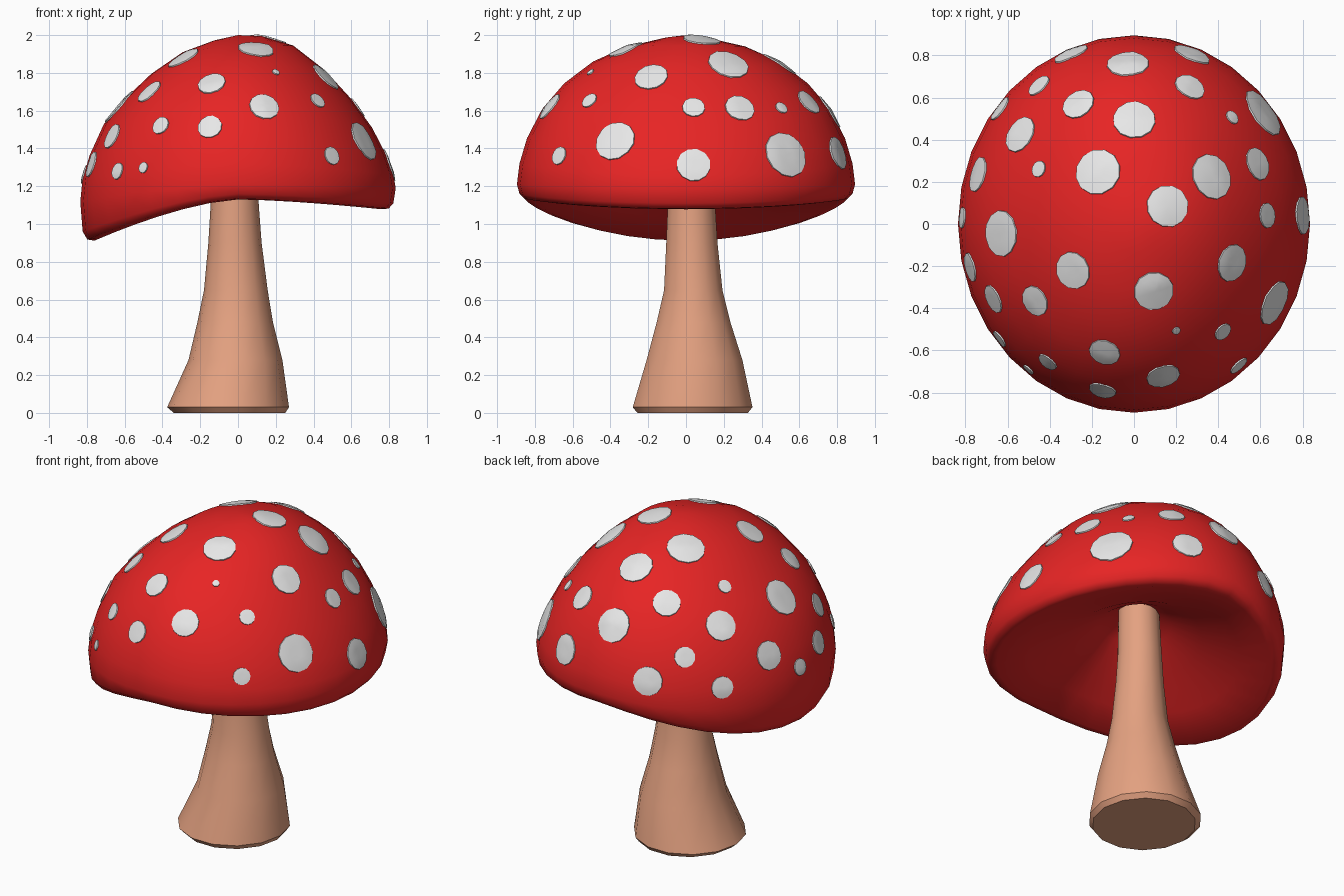
import bpy, bmesh, math
from mathutils import Vector
from mathutils.bvhtree import BVHTree

if "Cube" in bpy.data.objects:
    bpy.data.objects.remove(bpy.data.objects["Cube"])


def material(name, rgb):
    m = bpy.data.materials.new(name)
    m.diffuse_color = (*rgb, 1)
    m.use_nodes = True
    m.node_tree.nodes["Principled BSDF"].inputs["Base Color"].default_value = m.diffuse_color
    return m


def finish(name, bm, mat, angle):
    bmesh.ops.recalc_face_normals(bm, faces=bm.faces)
    me = bpy.data.meshes.new(name)
    bm.to_mesh(me)
    bm.free()
    ob = bpy.data.objects.new(name, me)
    bpy.context.collection.objects.link(ob)
    me.materials.append(mat)
    bpy.ops.object.select_all(action='DESELECT')
    bpy.context.view_layer.objects.active = ob
    ob.select_set(True)
    bpy.ops.object.shade_smooth_by_angle(angle=math.radians(angle))
    return ob


def bridge(bm, a, b):
    n = len(a)
    for i in range(n):
        bm.faces.new((a[i], a[(i + 1) % n], b[(i + 1) % n], b[i]))


def fan(bm, ring, point):
    c = bm.verts.new(point)
    for i in range(len(ring)):
        bm.faces.new((ring[i], ring[(i + 1) % len(ring)], c))


red = material("cap_red", (0.8, 0.018, 0.018))
white = material("spot_white", (0.8, 0.8, 0.8))
tan = material("stem_tan", (0.78, 0.36, 0.22))

# Cap: radius fraction, then height toward front/back, left, right
profile = [(.15, 1.98, 1.972, 1.995), (.35, 1.94, 1.91, 1.945), (.55, 1.86, 1.795, 1.815),
           (.72, 1.745, 1.66, 1.66), (.85, 1.61, 1.53, 1.51), (.94, 1.455, 1.365, 1.365),
           (.985, 1.32, 1.24, 1.26), (1, 1.21, 1.12, 1.19), (.985, 1.16, .96, 1.11),
           (.955, 1.135, .918, 1.082), (.91, 1.13, .912, 1.078), (.7, 1.18, 1.03, 1.14),
           (.45, 1.25, 1.17, 1.22), (.25, 1.33, 1.29, 1.31)]
SEG = 32
RX, RY = .835, .895
bm = bmesh.new()
rings = []
for r, front, left, right in profile:
    ring = []
    for i in range(SEG):
        a = math.tau * i / SEG
        c, s = math.cos(a), math.sin(a)
        w = abs(c) ** 1.5
        z = front * (1 - w) + (right if c > 0 else left) * w
        ring.append(bm.verts.new((RX * r * c, RY * r * s, z)))
    rings.append(ring)
for a, b in zip(rings, rings[1:]):
    bridge(bm, a, b)
fan(bm, rings[0], (0, 0, 2.0))
fan(bm, rings[-1], (0, 0, 1.45))
bmesh.ops.recalc_face_normals(bm, faces=bm.faces)
bvh = BVHTree.FromBMesh(bm)
finish("cap", bm, red, 80)

# Spots: x, y, radius, laid onto the cap as thin plates
spots = [(-.30, .81, .085), (.275, .805, .09), (-.03, .765, .10), (-.45, .655, .06),
         (-.645, .555, .065), (-.265, .57, .08), (0, .50, .10), (.265, .65, .075),
         (.615, .53, .125), (.465, .505, .035), (-.54, .425, .09), (-.45, .26, .04),
         (-.74, .235, .085), (-.175, .25, .11), (.37, .225, .11), (.585, .285, .08),
         (.16, .085, .10), (.63, .04, .06), (.80, .04, .09), (-.63, -.045, .11),
         (-.775, -.205, .07), (-.29, -.22, .09), (-.665, -.355, .07), (-.47, -.365, .075),
         (.095, -.32, .095), (.465, -.185, .09), (.665, -.375, .11), (.2, -.505, .02),
         (.42, -.51, .045), (-.14, -.61, .075), (-.41, -.655, .05), (.14, -.725, .08),
         (-.15, -.79, .065), (-.655, -.56, .045), (.495, -.67, .05), (-.5, -.69, .03),
         (-.815, .03, .05)]
SIDES = 12
bm = bmesh.new()
for x, y, rad in spots:
    # keep the centre inside the cap outline
    k = min(1, .975 / math.hypot(x / RX, y / RY))
    centre, normal, _, _ = bvh.ray_cast(Vector((x * k, y * k, 3)), Vector((0, 0, -1)))
    u = normal.orthogonal().normalized()
    v = normal.cross(u)

    def place(r, a, lift):
        p = centre + (u * math.cos(a) + v * math.sin(a)) * r
        hit = bvh.ray_cast(p + normal * .1, -normal)[0] or p
        return hit + normal * lift

    loops = [[bm.verts.new(place(rad * f, math.tau * i / SIDES, lift)) for i in range(SIDES)]
             for f, lift in ((.35, .008), (.7, .008), (1, .007), (1.01, -.002))]
    for a, b in zip(loops, loops[1:]):
        bridge(bm, a, b)
    fan(bm, loops[0], centre + normal * .008)
finish("spots", bm, white, 50)

# Stem: height, x range, y range of each ring
levels = [(0, -.34, .25, -.265, .335), (.03, -.375, .27, -.29, .36), (.28, -.262, .235, -.215, .305),
          (.48, -.215, .185, -.16, .24), (.65, -.18, .157, -.12, .197), (.9, -.157, .125, -.108, .17),
          (1.1, -.145, .11, -.1, .158), (1.45, -.13, .1, -.095, .14)]
SIDES = 14
bm = bmesh.new()
rings = []
for z, x0, x1, y0, y1 in levels:
    rings.append([bm.verts.new(((x0 + x1) / 2 + (x1 - x0) / 2 * math.cos(math.tau * i / SIDES),
                                (y0 + y1) / 2 + (y1 - y0) / 2 * math.sin(math.tau * i / SIDES), z))
                  for i in range(SIDES)])
for a, b in zip(rings, rings[1:]):
    bridge(bm, a, b)
bm.faces.new(rings[0])
bm.faces.new(rings[-1])
finish("stem", bm, tan, 40)
